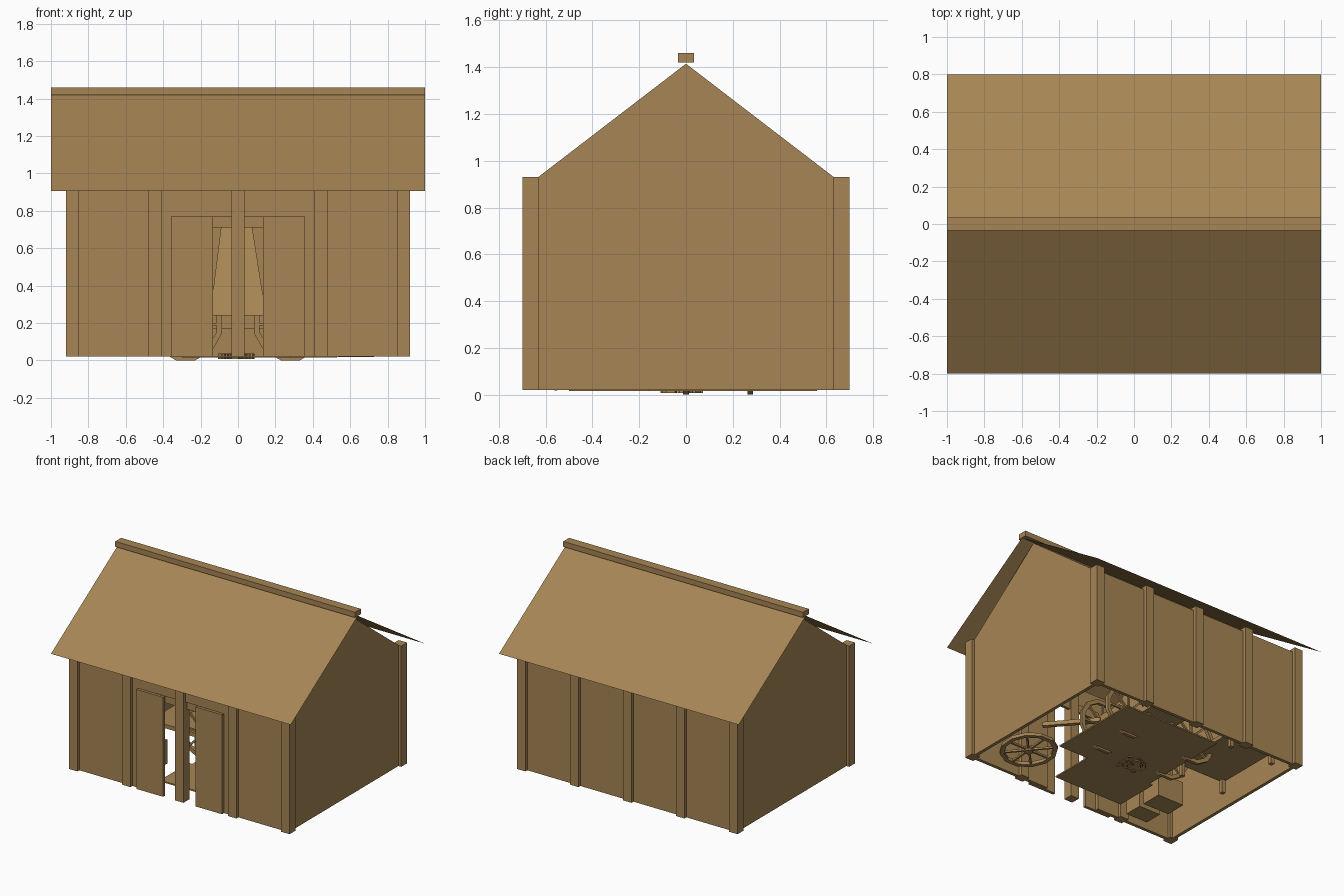
import bpy, bmesh, math, random
from mathutils import Matrix, Vector

if "Cube" in bpy.data.objects:
    bpy.data.objects.remove(bpy.data.objects["Cube"])

random.seed(4)
wood = bpy.data.materials.new("brown_wood")
wood.diffuse_color = (0.381, 0.235, 0.089, 1)
wood.use_nodes = True
wood.node_tree.nodes["Principled BSDF"].inputs["Base Color"].default_value = wood.diffuse_color


def finish(name, bm):
    me = bpy.data.meshes.new(name)
    bm.to_mesh(me)
    bm.free()
    me.materials.append(wood)
    ob = bpy.data.objects.new(name, me)
    bpy.context.collection.objects.link(ob)
    return ob


def add_box(bm, lo, hi, mat=Matrix()):
    c = [(a + b) / 2 for a, b in zip(lo, hi)]
    s = [b - a for a, b in zip(lo, hi)]
    bmesh.ops.create_cube(bm, size=1, matrix=mat @ Matrix.Translation(c) @ Matrix.Diagonal((*s, 1)))


def box(name, lo, hi, mat=Matrix()):
    bm = bmesh.new()
    add_box(bm, lo, hi, mat)
    return finish(name, bm)


def prism(name, pts, move):
    # flat outline extruded along a vector
    bm = bmesh.new()
    f = bm.faces.new([bm.verts.new(p) for p in pts])
    g = bmesh.ops.extrude_face_region(bm, geom=[f])
    bmesh.ops.translate(bm, vec=move, verts=[v for v in g["geom"] if isinstance(v, bmesh.types.BMVert)])
    bmesh.ops.recalc_face_normals(bm, faces=bm.faces)
    return finish(name, bm)


def beam(name, a, b, w):
    a, b = Vector(a), Vector(b)
    d = b - a
    m = Matrix.Translation(a) @ d.to_track_quat('Z', 'Y').to_matrix().to_4x4()
    return box(name, (-w / 2, -w / 2, 0), (w / 2, w / 2, d.length), m)


def wheel(name, mat, r=0.2, w=0.024, n=12):
    # polygon rim, hub and eight spokes, axle along local z
    bm = bmesh.new()
    rings = []
    for rad, z in ((r, -w / 2), (r, w / 2), (r - 0.03, w / 2), (r - 0.03, -w / 2)):
        rings.append([bm.verts.new(mat @ Vector((rad * math.cos(math.tau * (i + .5) / n),
                                                rad * math.sin(math.tau * (i + .5) / n), z))) for i in range(n)])
    for k in range(4):
        p, q = rings[k], rings[(k + 1) % 4]
        for i in range(n):
            j = (i + 1) % n
            bm.faces.new((p[i], p[j], q[j], q[i]))
    bmesh.ops.create_cone(bm, cap_ends=True, segments=8, radius1=0.03, radius2=0.03, depth=0.04, matrix=mat)
    for i in range(8):
        add_box(bm, (0.02, -0.007, -0.007), (r - 0.02, 0.007, 0.007),
                mat @ Matrix.Rotation(math.tau * i / 8, 4, 'Z'))
    bmesh.ops.recalc_face_normals(bm, faces=bm.faces)
    return finish(name, bm)


# Posts along front and back
for s, side in ((-1, "front"), (1, "back")):
    for i in range(5):
        x = (i - 2) * 0.4425
        box(f"{side}_post_{i}", (x - .035, s * .665 - .035, .02), (x + .035, s * .665 + .035, .93))

# Gable end walls
for s, side in ((-1, "left"), (1, "right")):
    x = s * 0.885
    prism(f"{side}_gable_wall", [(x + .012, -.665, .02), (x + .012, .665, .02), (x + .012, .665, .905),
                                 (x + .012, 0, 1.415), (x + .012, -.665, .905)], (-.024, 0, 0))

# Long walls; the front has a doorway
box("back_wall", (-.885, .653, .02), (.885, .677, .905))
prism("front_wall", [(-.885, -.677, .02), (-.225, -.677, .02), (-.225, -.677, .77), (.225, -.677, .77),
                     (.225, -.677, .02), (.885, -.677, .02), (.885, -.677, .905), (-.885, -.677, .905)],
      (0, .024, 0))
box("door_lintel", (-.225, -.66, .71), (.225, -.64, .77))
for s, side in ((-1, "left"), (1, "right")):
    xs = sorted((s * .135, s * .357))
    box(f"{side}_sliding_door", (xs[0], -.70, .02), (xs[1], -.678, .77))

# Thin roof sheet and ridge beam
bm = bmesh.new()
rows = [[bm.verts.new((x, y, z)) for x in (-1, 1)] for y, z in ((-.8, .905), (0, 1.42), (.8, .905))]
for p, q in zip(rows, rows[1:]):
    bm.faces.new((p[0], p[1], q[1], q[0]))
finish("roof", bm)
box("ridge_beam", (-1, -.035, 1.42), (1, .035, 1.46))

# Floor boards inside
for i, (x0, x1, y0, y1) in enumerate(((-.30, .28, -.50, -.16), (-.27, .53, -.16, .56))):
    box(f"floor_board_{i}", (x0, y0, .015), (x1, y1, .025))

# Hay cart: bed, wheels, axles, shafts and load
box("cart_bed", (-.34, .03, .17), (.34, .245, .24))
for i, x in enumerate((-.28, .28)):
    for j, y in enumerate((0, .275)):
        wheel(f"cart_wheel_{i}{j}", Matrix.Translation((x, y, .194)) @ Matrix.Rotation(math.pi / 2, 4, 'X'))
    beam(f"cart_axle_{i}", (x, -.02, .194), (x, .295, .194), .025)
beam("cart_shaft", (.34, .05, .2), (.58, -.28, .22), .03)
bm = bmesh.new()
v = [bm.verts.new(p) for p in ((-.15, -.1, .24), (.15, -.1, .24), (.15, .38, .24), (-.15, .38, .24),
                               (-.09, .14 - .02, .72), (.075, .12, .72), (.075, .16, .72), (-.09, .16, .72))]
for f in ((3, 2, 1, 0), (4, 5, 6, 7), (0, 1, 5, 4), (1, 2, 6, 5), (2, 3, 7, 6), (3, 0, 4, 7)):
    bm.faces.new([v[i] for i in f])
finish("hay_load", bm)

# Spare wheel lying in the corner
wheel("spare_wheel", Matrix.Translation((.63, -.37, .045)) @ Matrix.Rotation(.08, 4, 'X'))

# Workbench and crates on the left side
box("workbench_top", (-.76, .04, .12), (-.36, .6, .15))
for i, (x, y) in enumerate(((-.74, .06), (-.38, .06), (-.74, .58), (-.38, .58))):
    box(f"workbench_leg_{i}", (x - .015, y - .015, .02), (x + .015, y + .015, .12))
box("crate_low", (-.60, -.58, .02), (-.42, -.44, .16))
box("crate_tall", (-.64, -.40, .02), (-.42, -.24, .2))

# Loose straw on the floor
bm = bmesh.new()
for i in range(24):
    m = Matrix.Translation((random.uniform(-.1, .08), random.uniform(-.1, .08), .012)) @ \
        Matrix.Rotation(random.uniform(0, math.pi), 4, 'Z')
    add_box(bm, (-.02, -.004, -.005), (.02, .004, .025), m)
finish("loose_straw", bm)
